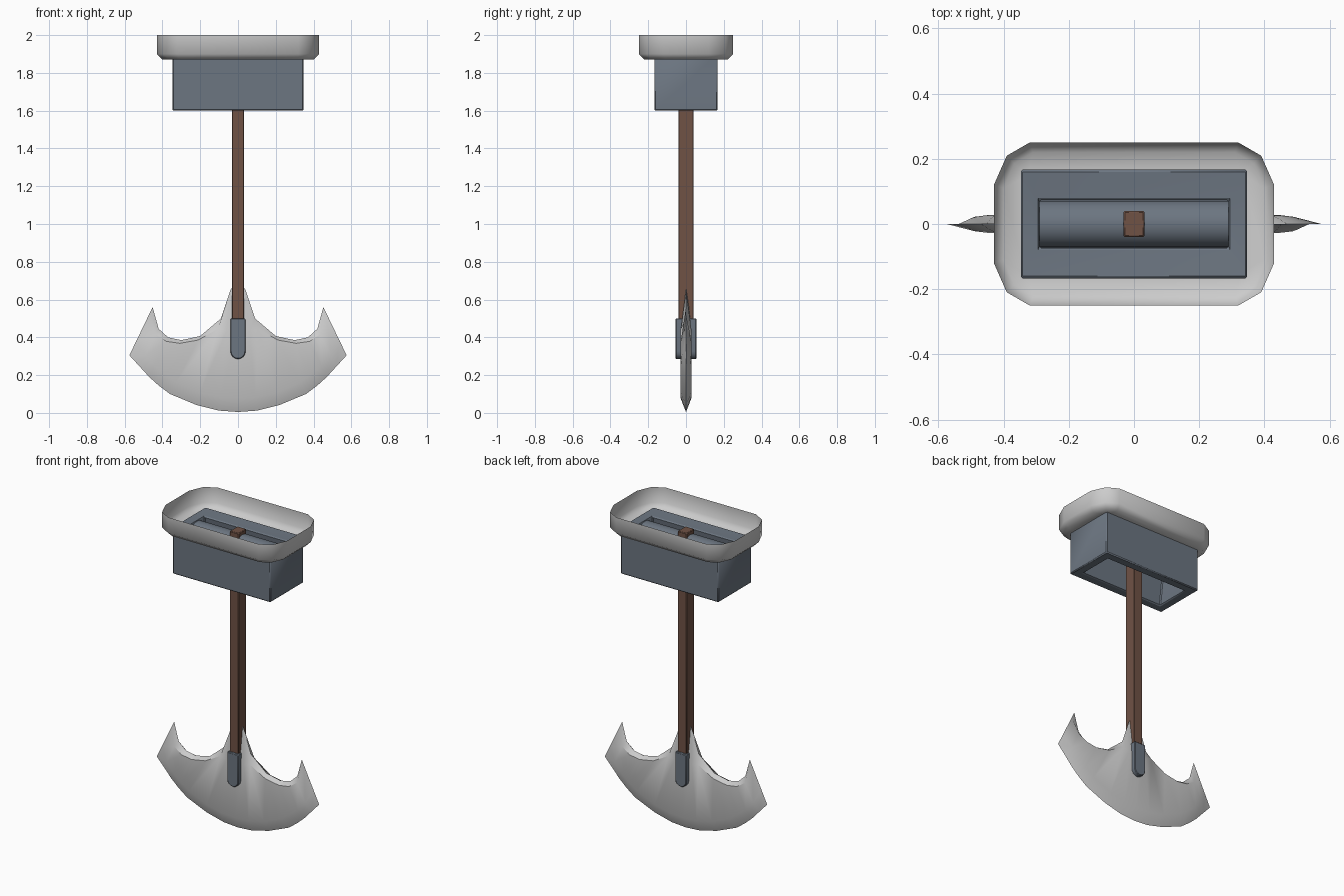
import bpy, math

if "Cube" in bpy.data.objects:
    bpy.data.objects.remove(bpy.data.objects["Cube"])


def material(name, rgb):
    m = bpy.data.materials.new(name)
    m.diffuse_color = (*rgb, 1)
    m.use_nodes = True
    m.node_tree.nodes["Principled BSDF"].inputs["Base Color"].default_value = m.diffuse_color
    return m


SLATE = material("slate_metal", (0.15, 0.18, 0.22))
BROWN = material("brown_wood", (0.16, 0.085, 0.06))


def make(name, verts, faces, mat=None, angle=40, bevel=0, recalc=True):
    me = bpy.data.meshes.new(name)
    me.from_pydata(verts, [], faces)
    ob = bpy.data.objects.new(name, me)
    bpy.context.collection.objects.link(ob)
    if mat:
        me.materials.append(mat)
    bpy.ops.object.select_all(action='DESELECT')
    ob.select_set(True)
    bpy.context.view_layer.objects.active = ob
    if recalc:
        bpy.ops.object.mode_set(mode='EDIT')
        bpy.ops.mesh.select_all(action='SELECT')
        bpy.ops.mesh.normals_make_consistent(inside=False)
        bpy.ops.object.mode_set(mode='OBJECT')
    if bevel:
        b = ob.modifiers.new("edge", 'BEVEL')
        b.width, b.segments = bevel, 1
        bpy.ops.object.modifier_apply(modifier="edge")
    bpy.ops.object.shade_smooth_by_angle(angle=math.radians(angle))
    return ob


def loft(rings, closed=False, caps=False):
    n, k = len(rings[0]), len(rings)
    verts = [v for r in rings for v in r]
    faces = []
    for i in range(k if closed else k - 1):
        a, b = i * n, (i + 1) % k * n
        faces += [(a + j, a + (j + 1) % n, b + (j + 1) % n, b + j) for j in range(n)]
    if caps:
        faces += [tuple(range(n))[::-1], tuple(range((k - 1) * n, k * n))]
    return verts, faces


def rect(x, y, z):
    return [(-x, -y, z), (x, -y, z), (x, y, z), (-x, y, z)]


def rounded(x, y, cx, cy, z):
    # rectangle with two-segment corners
    q = [(x, y - cy), (x - cx * 0.36, y - cy * 0.31), (x - cx, y)]
    p = q + [(-a, b) for a, b in q[::-1]]
    p += [(-a, -b) for a, b in p]
    return [(a, b, z) for a, b in p]


# ceiling tray: thin open rim with chamfered underside
make("ceiling_tray", *loft([
    rounded(0.43, 0.25, 0.11, 0.13, 2.0),
    rounded(0.43, 0.25, 0.11, 0.13, 1.90),
    rounded(0.40, 0.22, 0.09, 0.11, 1.87),
    rounded(0.335, 0.155, 0.01, 0.01, 1.87)]), angle=50)

# housing block with a slot through it
make("housing", *loft([
    rect(0.347, 0.167, 1.60), rect(0.347, 0.167, 1.90),
    rect(0.29, 0.073, 1.89), rect(0.29, 0.11, 1.60)], closed=True),
    mat=SLATE, bevel=0.006)

# pivot axle filling the slot
axle = []
for x in (-0.29, 0.29):
    axle.append([(x, 0.074 * math.cos(i * math.pi / 8), 1.815 + 0.074 * math.sin(i * math.pi / 8))
                 for i in range(16)])
make("pivot_axle", *loft(axle, caps=True), mat=SLATE)

# wooden shaft
make("shaft", *loft([rect(0.032, 0.04, 0.36), rect(0.032, 0.04, 1.91)], caps=True),
     mat=BROWN, bevel=0.004)

# metal socket with rounded lower end
outline = [(0.04, 0.50), (-0.04, 0.50)]
outline += [(-0.04 * math.cos(i * math.pi / 8), 0.325 - 0.04 * math.sin(i * math.pi / 8))
            for i in range(9)]
make("shaft_socket", *loft([[(x, y, z) for x, z in outline] for y in (-0.055, 0.055)], caps=True),
     mat=SLATE, bevel=0.004)

# crescent blade: each station runs from the cutting edge to the upper edge
# (edge x, edge z, top x, top z, lower bevel, upper bevel, half thickness)
half = [
    (0.00, 0.005, 0.00, 0.71, 0.10, 0.62, 0.028),
    (0.10, 0.012, 0.04, 0.65, 0.11, 0.66, 0.028),
    (0.22, 0.042, 0.09, 0.50, 0.14, 0.88, 0.028),
    (0.36, 0.10, 0.20, 0.407, 0.20, 0.93, 0.028),
    (0.42, 0.145, 0.30, 0.385, 0.25, 0.93, 0.028),
    (0.47, 0.19, 0.37, 0.40, 0.28, 0.90, 0.028),
    (0.52, 0.245, 0.42, 0.445, 0.30, 0.85, 0.022),
    (0.575, 0.305, 0.452, 0.56, 0.30, 0.85, 0.0),
]
stations = [(-s[0], s[1], -s[2], *s[3:]) for s in half[:0:-1]] + half
rings = []
for ex, ez, tx, tz, lo, hi, t in stations:
    at = lambda f, y: (ex + (tx - ex) * f, y, ez + (tz - ez) * f)
    rings.append([at(0, 0), at(lo, -t), at(hi, -t), at(1, 0), at(hi, t), at(lo, t)])
make("blade", *loft(rings), angle=35)
